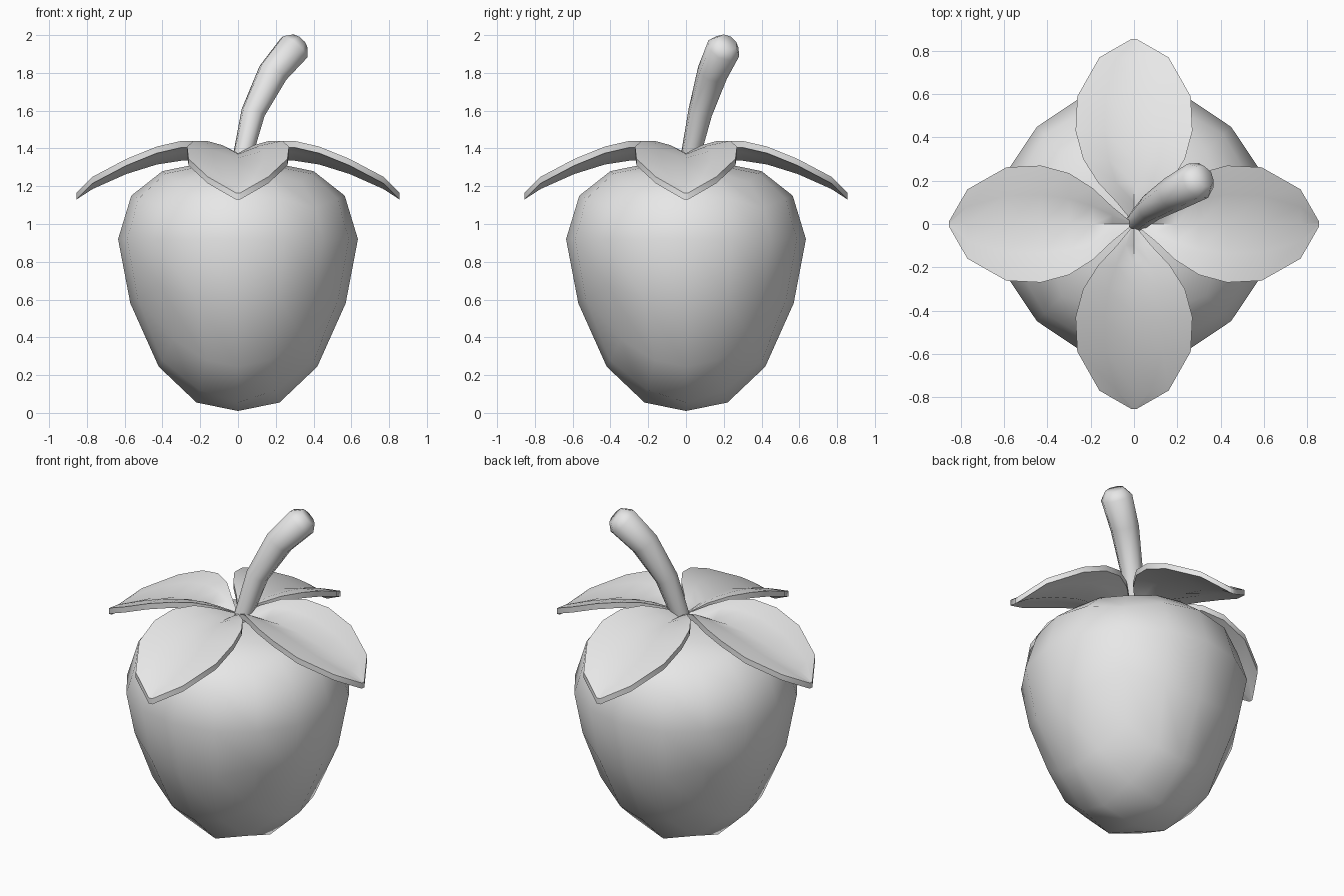
import bpy, bmesh, math
from mathutils import Vector

cube = bpy.data.objects.get("Cube")
if cube:
    bpy.data.objects.remove(cube)

grey = bpy.data.materials.new("light grey")
grey.use_nodes = True
grey.diffuse_color = (0.8, 0.8, 0.8, 1)
grey.node_tree.nodes["Principled BSDF"].inputs["Base Color"].default_value = (0.8, 0.8, 0.8, 1)


def finish(bm, name, angle):
    bmesh.ops.recalc_face_normals(bm, faces=bm.faces)
    mesh = bpy.data.meshes.new(name)
    bm.to_mesh(mesh)
    bm.free()
    obj = bpy.data.objects.new(name, mesh)
    bpy.context.collection.objects.link(obj)
    mesh.materials.append(grey)
    bpy.ops.object.select_all(action='DESELECT')
    obj.select_set(True)
    bpy.context.view_layer.objects.active = obj
    bpy.ops.object.shade_smooth_by_angle(angle=math.radians(angle))
    return obj


def sample(points, t):
    """Linear interpolation along evenly spaced points, t in 0..1."""
    f = min(max(t, 0), 1) * (len(points) - 1)
    i = min(int(f), len(points) - 2)
    return Vector(points[i]).lerp(Vector(points[i + 1]), f - i)


# Berry: a rounded cube grid fitted to a (radius, height) profile
profile = [(0, 0.01), (0.22, 0.055), (0.42, 0.245), (0.57, 0.58), (0.635, 0.92),
           (0.565, 1.15), (0.40, 1.28), (0.20, 1.32), (0, 1.33)]
bm = bmesh.new()
bmesh.ops.create_cube(bm, size=2)
bmesh.ops.subdivide_edges(bm, edges=bm.edges[:], cuts=3, use_grid_fill=True)
for v in bm.verts:
    d = Vector([math.tan(c * math.pi / 4) for c in v.co]).normalized()
    r, z = sample(profile, math.acos(max(-1, min(1, -d.z))) / math.pi)
    flat = Vector((d.x, d.y, 0))
    if flat.length > 1e-5:
        flat.normalize()
    v.co = flat * r + Vector((0, 0, z))
finish(bm, "berry_body", 80)

# Leaves: each row is (distance out, half width, centre height, edge height)
rows = [(0.02, 0.015, 1.33, 1.335), (0.10, 0.08, 1.335, 1.375), (0.19, 0.165, 1.34, 1.405),
        (0.30, 0.235, 1.335, 1.405), (0.43, 0.27, 1.315, 1.375), (0.59, 0.262, 1.265, 1.31),
        (0.77, 0.16, 1.185, 1.215), (0.855, 0.012, 1.13, 1.13)]
across = [-1, -0.5, 0, 0.5, 1]
thick = 0.035


def leaf(name, turn):
    bm = bmesh.new()
    layers = []
    for lift in (0, thick):
        grid = []
        for out, half, mid, edge in rows:
            line = []
            for s in across:
                rise = {0: 0, 0.5: 0.65, 1: 1}[abs(s)]
                z = mid + (edge - mid) * rise + lift
                line.append(bm.verts.new((out * math.cos(turn) - s * half * math.sin(turn),
                                          out * math.sin(turn) + s * half * math.cos(turn), z)))
            grid.append(line)
        layers.append(grid)
        for a, b in zip(grid, grid[1:]):
            for i in range(len(across) - 1):
                bm.faces.new((a[i], a[i + 1], b[i + 1], b[i]))
    # rim joining the lower and upper skins
    rims = [[g[i][0] for i in range(len(rows))] + g[-1][1:]
            + [g[i][-1] for i in range(len(rows) - 2, -1, -1)] + g[0][-2:0:-1] for g in layers]
    low, high = rims
    for i in range(len(low)):
        j = (i + 1) % len(low)
        bm.faces.new((low[i], low[j], high[j], high[i]))
    finish(bm, name, 50)


for n, side in enumerate(["left", "back", "right", "front"]):
    leaf(side + "_leaf", n * math.pi / 2)

# Stem: eight-sided tube leaning outward, flaring to a rounded end
path = [(0.015, 0.015, 1.32, 0.05), (0.08, 0.075, 1.59, 0.065), (0.185, 0.14, 1.80, 0.083),
        (0.295, 0.20, 1.93, 0.092), (0.325, 0.22, 1.963, 0.055)]
centres = [Vector(p[:3]) for p in path]
bm = bmesh.new()
rings = []
for i, c in enumerate(centres):
    along = (centres[min(i + 1, len(path) - 1)] - centres[max(i - 1, 0)]).normalized()
    u = along.cross(Vector((0.55, -0.83, 0))).normalized()
    w = along.cross(u)
    rings.append([bm.verts.new(c + path[i][3] * (u * math.cos(k * math.pi / 4) + w * math.sin(k * math.pi / 4)))
                  for k in range(8)])
for a, b in zip(rings, rings[1:]):
    for k in range(8):
        bm.faces.new((a[k], a[(k + 1) % 8], b[(k + 1) % 8], b[k]))
bm.faces.new(rings[0])
bm.faces.new(rings[-1])
finish(bm, "stem", 60)
